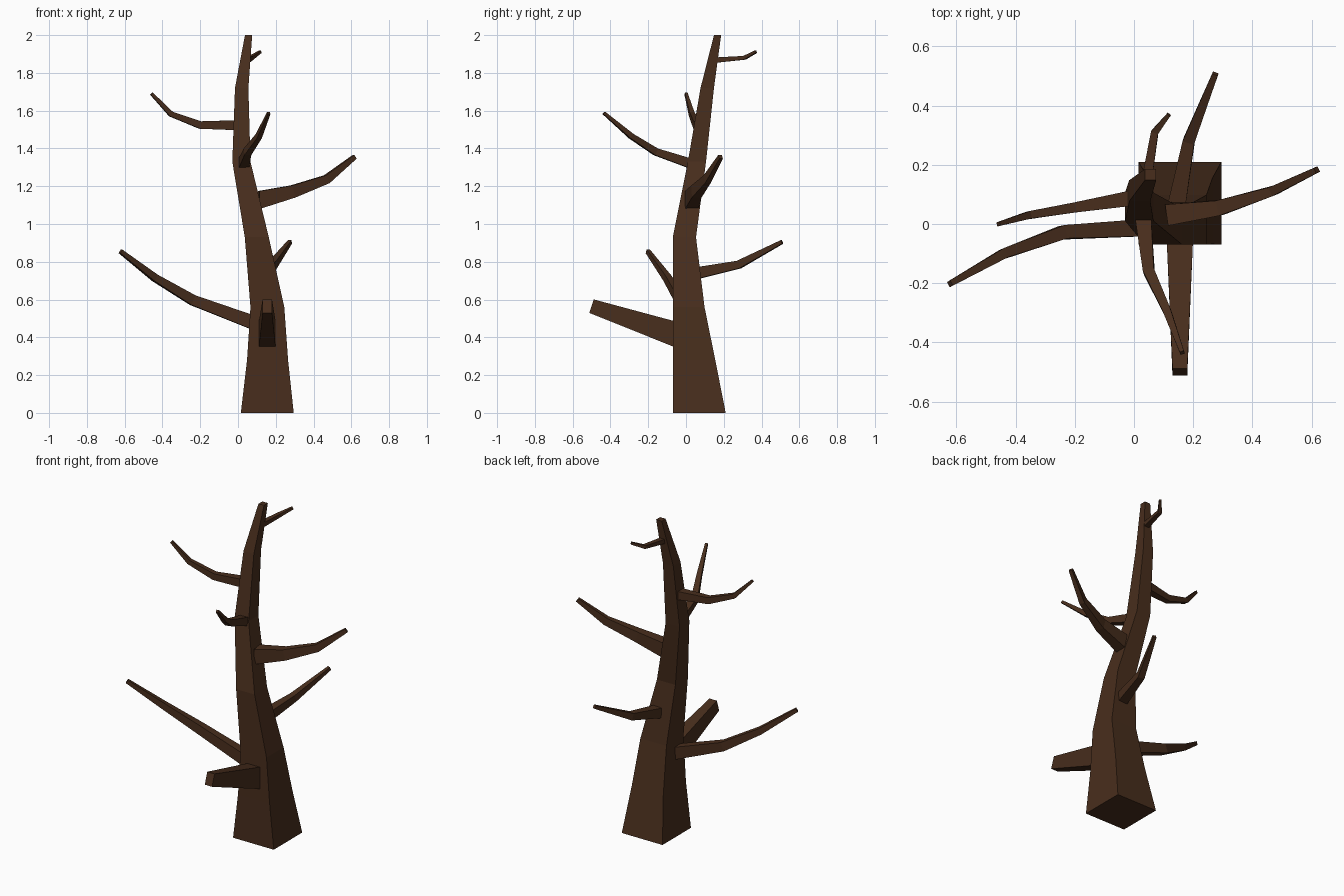
import bpy
from mathutils import Vector

bark = bpy.data.materials.new("bark")
bark.diffuse_color = (0.065, 0.027, 0.012, 1)


def loft(name, rings):
    """Skin four-cornered rings into a closed flat-faced tube."""
    verts = [p for ring in rings for p in ring]
    faces = [(3, 2, 1, 0)]
    for r in range(len(rings) - 1):
        a, b = r * 4, r * 4 + 4
        for i in range(4):
            j = (i + 1) % 4
            faces.append((a + i, a + j, b + j, b + i))
    n = len(verts)
    faces.append((n - 4, n - 3, n - 2, n - 1))
    mesh = bpy.data.meshes.new(name)
    mesh.from_pydata(verts, [], faces)
    mesh.materials.append(bark)
    obj = bpy.data.objects.new(name, mesh)
    bpy.context.collection.objects.link(obj)
    return obj


def branch(name, points):
    """Points are (x, y, z, width, height); the first ring stands upright."""
    path = [Vector(p[:3]) for p in points]
    up = Vector((0, 0, 1))
    rings = []
    for i, p in enumerate(points):
        before = path[i] - path[i - 1] if i else None
        after = path[i + 1] - path[i] if i + 1 < len(path) else None
        if before is None:
            t = Vector((after.x, after.y, 0)).normalized()
        elif after is None:
            t = before.normalized()
        else:
            t = (before.normalized() + after.normalized()).normalized()
        side = t.cross(up).normalized()
        s = side * p[3] / 2
        v = side.cross(t) * p[4] / 2
        c = path[i]
        rings.append([c - s - v, c + s - v, c + s + v, c - s + v])
    return loft(name, rings)


# Trunk: z, x range, y range
trunk = [
    (0.00, 0.015, 0.295, -0.07, 0.21),
    (0.28, 0.048, 0.265, -0.068, 0.155),
    (0.56, 0.066, 0.245, -0.07, 0.098),
    (0.93, 0.036, 0.163, -0.07, 0.053),
    (1.33, -0.03, 0.066, 0.01, 0.106),
    (1.72, -0.016, 0.055, 0.077, 0.148),
    (2.00, 0.037, 0.075, 0.148, 0.186),
]
loft("trunk", [[(x0, y0, z), (x1, y0, z), (x1, y1, z), (x0, y1, z)]
               for z, x0, x1, y0, y1 in trunk])

# Branches, from the lowest up
branch("front_stub", [
    (0.155, -0.04, 0.41, 0.09, 0.14), (0.155, -0.5, 0.565, 0.05, 0.075)])
branch("lower_left_branch", [
    (0.075, -0.01, 0.48, 0.06, 0.078), (-0.24, -0.028, 0.597, 0.046, 0.055),
    (-0.44, -0.1, 0.715, 0.034, 0.038), (-0.622, -0.202, 0.855, 0.02, 0.022)])
branch("back_branch", [
    (0.145, 0.07, 0.742, 0.06, 0.062), (0.185, 0.28, 0.785, 0.04, 0.042),
    (0.275, 0.508, 0.905, 0.02, 0.02)])
branch("right_branch", [
    (0.11, 0.03, 1.127, 0.072, 0.095), (0.29, 0.055, 1.172, 0.052, 0.066),
    (0.47, 0.112, 1.237, 0.032, 0.046), (0.618, 0.183, 1.356, 0.02, 0.024)])
branch("upper_front_branch", [
    (0.03, 0.03, 1.318, 0.055, 0.055), (0.05, -0.16, 1.382, 0.038, 0.038),
    (0.11, -0.29, 1.465, 0.028, 0.028), (0.163, -0.435, 1.588, 0.015, 0.016)])
branch("upper_left_branch", [
    (-0.01, 0.087, 1.523, 0.052, 0.052), (-0.2, 0.056, 1.524, 0.034, 0.04),
    (-0.355, 0.03, 1.582, 0.026, 0.028), (-0.458, 0.0, 1.69, 0.014, 0.016)])
branch("top_back_twig", [
    (0.045, 0.16, 1.868, 0.034, 0.028), (0.07, 0.31, 1.88, 0.025, 0.02),
    (0.118, 0.37, 1.912, 0.014, 0.014)])
